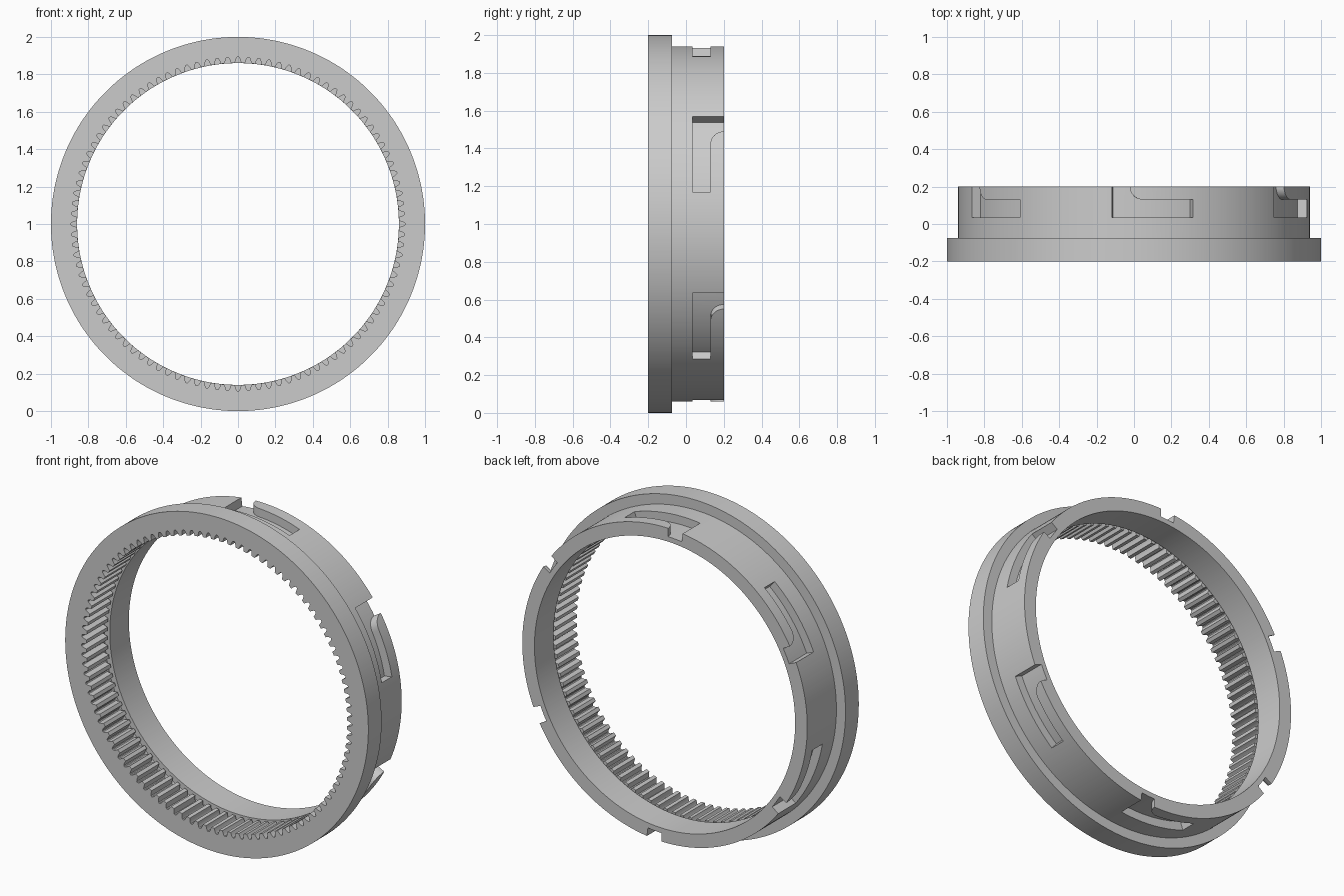
import bpy, bmesh, math

if "Cube" in bpy.data.objects:
    bpy.data.objects.remove(bpy.data.objects["Cube"], do_unlink=True)

TEETH = 100
SLOTS = 6
PITCH = 2 * math.pi / TEETH

# Half of one tooth gap: (fraction of the pitch, radius), from root to tip
half_gap = [(0.0, 0.893), (0.1, 0.891), (0.18, 0.884), (0.25, 0.873), (0.31, 0.861)]
gap = [(-f, r) for f, r in reversed(half_gap[1:])] + half_gap
angles = [(t + f) * PITCH for t in range(TEETH) for f, r in gap]
tooth_radii = [r for t in range(TEETH) for f, r in gap]


def point(radius, angle, y):
    return (radius * math.cos(angle), y, 1 + radius * math.sin(angle))


def finish(bm, name):
    bmesh.ops.recalc_face_normals(bm, faces=bm.faces)
    mesh = bpy.data.meshes.new(name)
    bm.to_mesh(mesh)
    bm.free()
    obj = bpy.data.objects.new(name, mesh)
    bpy.context.collection.objects.link(obj)
    return obj


def bridge(bm, loops):
    """Join consecutive closed loops, the last one back to the first."""
    for a, b in zip(loops, loops[1:] + loops[:1]):
        n = len(a)
        for i in range(n):
            j = (i + 1) % n
            bm.faces.new((a[i], a[j], b[j], b[i]))


# Ring body: flange, sleeve, bore, relief groove and internal teeth
section = [(-0.2, 1.0), (-0.075, 1.0), (-0.075, 0.94), (0.2, 0.94), (0.2, 0.86),
           (0.02, 0.86), (0.02, 0.895), (0.0, 0.895), (0.0, None), (-0.2, None)]
bm = bmesh.new()
loops = []
for y, radius in section:
    loops.append([bm.verts.new(point(radius or tooth, a, y))
                  for a, tooth in zip(angles, tooth_radii)])
bridge(bm, loops)
ring = finish(bm, "toothed_ring")

# Locking slots: an opening at the back edge leading into a sideways channel
START, CORNER, MOUTH, END = 10.4, 26.9, 31.4, 37.2
FLOOR, OUTSIDE = 0.89, 0.98
columns = [(START + (CORNER - START) * i / 12, 0.13) for i in range(12)]
for i in range(11):
    t = math.sin(math.pi / 2 * i / 10)
    columns.append((CORNER + (MOUTH - CORNER) * t, 0.2 - 0.07 * math.sqrt(max(0, 1 - t * t))))
columns += [(MOUTH + 0.02 + (END - MOUTH - 0.02) * i / 4, 0.25) for i in range(5)]

bm = bmesh.new()
for k in range(SLOTS):
    rows = []
    for degrees, top in columns:
        a = math.radians(degrees + k * 360 / SLOTS)
        rows.append([bm.verts.new(point(r, a, y)) for r, y in
                     ((FLOOR, 0.035), (OUTSIDE, 0.035), (OUTSIDE, top), (FLOOR, top))])
    for a, b in zip(rows, rows[1:]):
        for i in range(4):
            j = (i + 1) % 4
            bm.faces.new((a[i], a[j], b[j], b[i]))
    bm.faces.new(rows[0])
    bm.faces.new(rows[-1])
cutter = finish(bm, "slot_cutter")
cutter.hide_render = True

# Cut the slots
cut = ring.modifiers.new("slots", "BOOLEAN")
cut.operation = "DIFFERENCE"
cut.solver = "EXACT"
cut.object = cutter
bpy.context.view_layer.objects.active = ring
ring.select_set(True)
bpy.ops.object.modifier_apply(modifier=cut.name)
bpy.data.objects.remove(cutter, do_unlink=True)

# Plain grey material
grey = bpy.data.materials.new("plain_grey")
grey.use_nodes = True
colour = (0.6, 0.6, 0.6, 1)
grey.diffuse_color = colour
grey.node_tree.nodes["Principled BSDF"].inputs["Base Color"].default_value = colour
ring.data.materials.clear()
ring.data.materials.append(grey)

bpy.ops.object.shade_smooth_by_angle(angle=math.radians(25))
